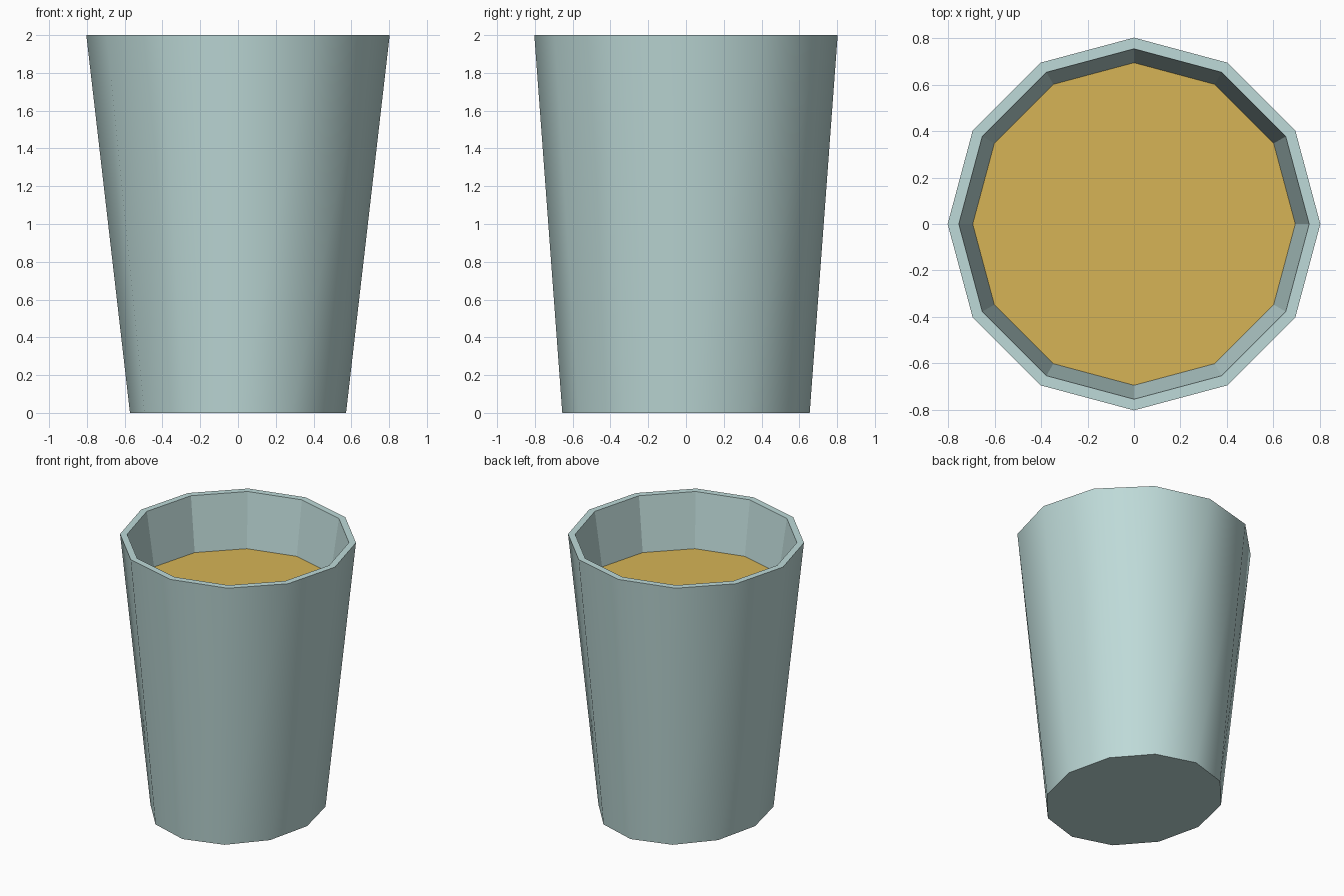
import bpy, bmesh, math

if "Cube" in bpy.data.objects:
    bpy.data.objects.remove(bpy.data.objects["Cube"])

SIDES = 12


def material(name, rgb):
    # sRGB 0-255 to linear viewport colour
    lin = [((c / 255 + 0.055) / 1.055) ** 2.4 for c in rgb]
    m = bpy.data.materials.new(name)
    m.diffuse_color = (*lin, 1)
    m.use_nodes = True
    m.node_tree.nodes["Principled BSDF"].inputs["Base Color"].default_value = m.diffuse_color
    return m


def ring(bm, rx, ry, z):
    return [bm.verts.new((rx * math.cos(a), ry * math.sin(a), z))
            for a in (2 * math.pi * i / SIDES for i in range(SIDES))]


def bridge(bm, a, b, smooth=False):
    for i in range(SIDES):
        j = (i + 1) % SIDES
        bm.faces.new((a[i], a[j], b[j], b[i])).smooth = smooth


bm = bmesh.new()
base = ring(bm, 0.572, 0.655, 0)      # foot is slightly narrower in x
rim_out = ring(bm, 0.803, 0.803, 2)
rim_in = ring(bm, 0.755, 0.755, 2)
surface = ring(bm, 0.695, 0.695, 1.6)

bm.faces.new(base[::-1])              # underside
bridge(bm, base, rim_out, True)       # smooth outer wall
bridge(bm, rim_out, rim_in)           # rim
bridge(bm, rim_in, surface)           # faceted inner wall
drink = bm.faces.new(surface)         # drink surface
drink.material_index = 1

# keep the foot and rim edges crisp
for e in bm.edges:
    if e.calc_face_angle(0) > math.radians(40):
        e.smooth = False

mesh = bpy.data.meshes.new("drinking_cup")
bm.to_mesh(mesh)
bm.free()
mesh.materials.append(material("pale_teal_glass", (190, 218, 216)))
mesh.materials.append(material("amber_drink", (214, 180, 86)))
cup = bpy.data.objects.new("drinking_cup", mesh)
bpy.context.collection.objects.link(cup)
